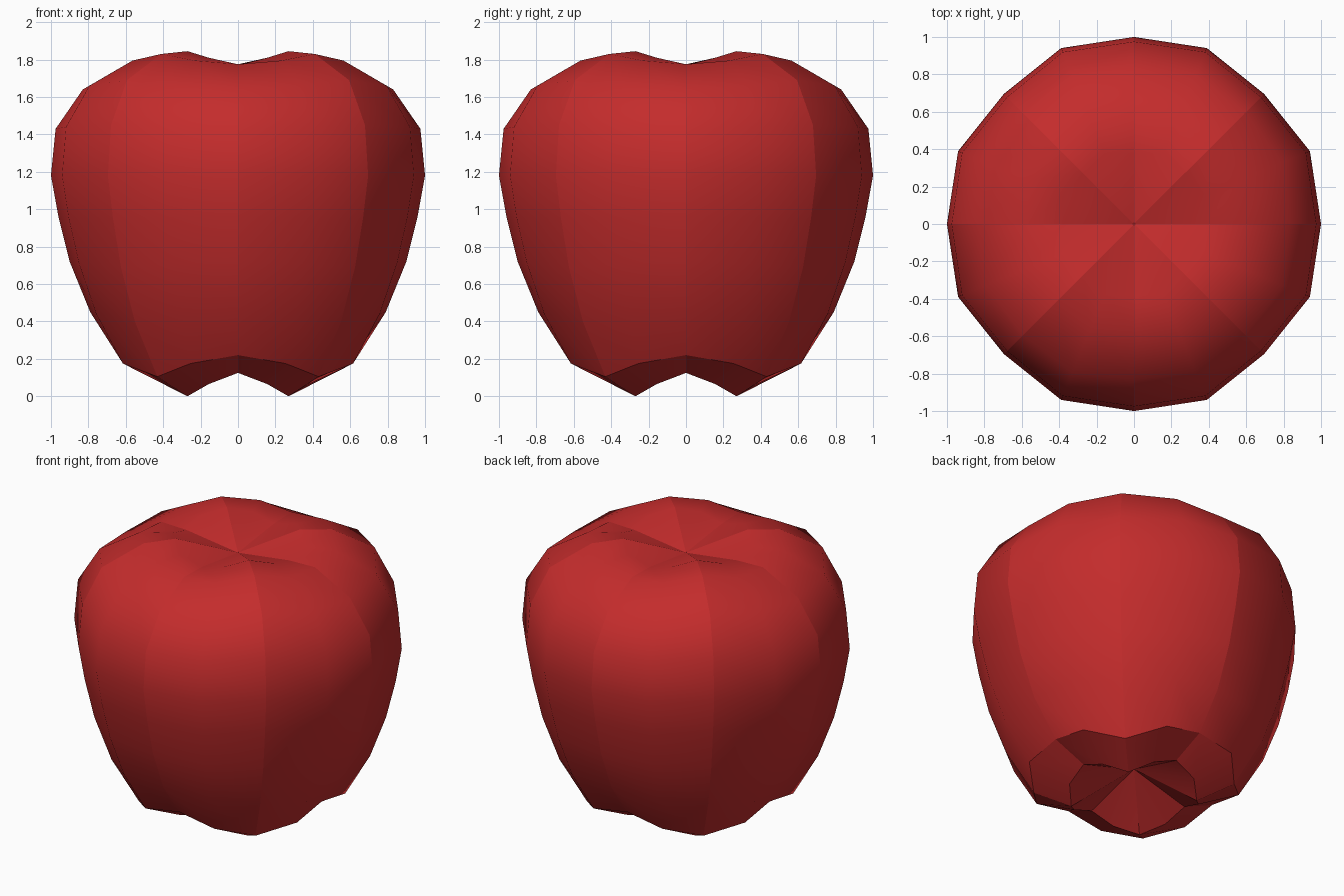
import bpy, bmesh
from math import cos, sin, pi

if "Cube" in bpy.data.objects:
    bpy.data.objects.remove(bpy.data.objects["Cube"])

# Rings from top to bottom: (radius, height) at 0, 22.5 and 45 degrees
RINGS = [
    ((0.38, 1.77), (0.41, 1.81), (0.382, 1.845)),   # top lobes
    ((0.57, 1.775), (0.61, 1.795), (0.58, 1.83)),
    ((0.83, 1.64), (0.86, 1.66), (0.84, 1.69)),
    ((0.975, 1.43), (0.995, 1.44), (0.96, 1.45)),
    ((1.0, 1.18), (1.018, 1.18), (0.984, 1.18)),    # widest
    ((0.96, 0.96), (0.98, 0.955), (0.945, 0.95)),
    ((0.90, 0.72), (0.92, 0.71), (0.885, 0.69)),
    ((0.79, 0.45), (0.82, 0.44), (0.78, 0.40)),
    ((0.62, 0.22), (0.666, 0.175), (0.61, 0.105)),
    ((0.40, 0.125), (0.41, 0.065), (0.382, 0.0)),   # bottom lobes
]
TOP_PIT, BOTTOM_PIT = 1.72, 0.24
N = 16

bm = bmesh.new()


def make_ring(ring):
    verts = []
    for i in range(N):
        r, z = ring[(0, 1, 2, 1)[i % 4]]
        a = 2 * pi * i / N
        verts.append(bm.verts.new((r * cos(a), r * sin(a), z)))
    return verts


# Skin of the fruit, with a pit at each end
rings = [make_ring(r) for r in RINGS]
top = bm.verts.new((0, 0, TOP_PIT))
bottom = bm.verts.new((0, 0, BOTTOM_PIT))
for i in range(N):
    j = (i + 1) % N
    bm.faces.new((top, rings[0][i], rings[0][j]))
    bm.faces.new((bottom, rings[-1][j], rings[-1][i]))
    for a, b in zip(rings, rings[1:]):
        bm.faces.new((a[i], b[i], b[j], a[j]))
for f in bm.faces:
    f.smooth = True

# Hard creases along every second meridian and round the lower rim
for i in range(0, N, 2):
    line = [top] + [r[i] for r in rings] + [bottom]
    for a, b in zip(line, line[1:]):
        bm.edges.get((a, b)).smooth = False
for i in range(N):
    bm.edges.get((rings[-2][i], rings[-2][(i + 1) % N])).smooth = False
    bm.edges.get((rings[-1][i], rings[-1][(i + 1) % N])).smooth = False

bmesh.ops.recalc_face_normals(bm, faces=bm.faces)
mesh = bpy.data.meshes.new("apple")
bm.to_mesh(mesh)
bm.free()
apple = bpy.data.objects.new("apple", mesh)
bpy.context.collection.objects.link(apple)

red = bpy.data.materials.new("red_skin")
red.diffuse_color = (0.55, 0.025, 0.025, 1)
red.use_nodes = True
red.node_tree.nodes["Principled BSDF"].inputs["Base Color"].default_value = red.diffuse_color
mesh.materials.append(red)
